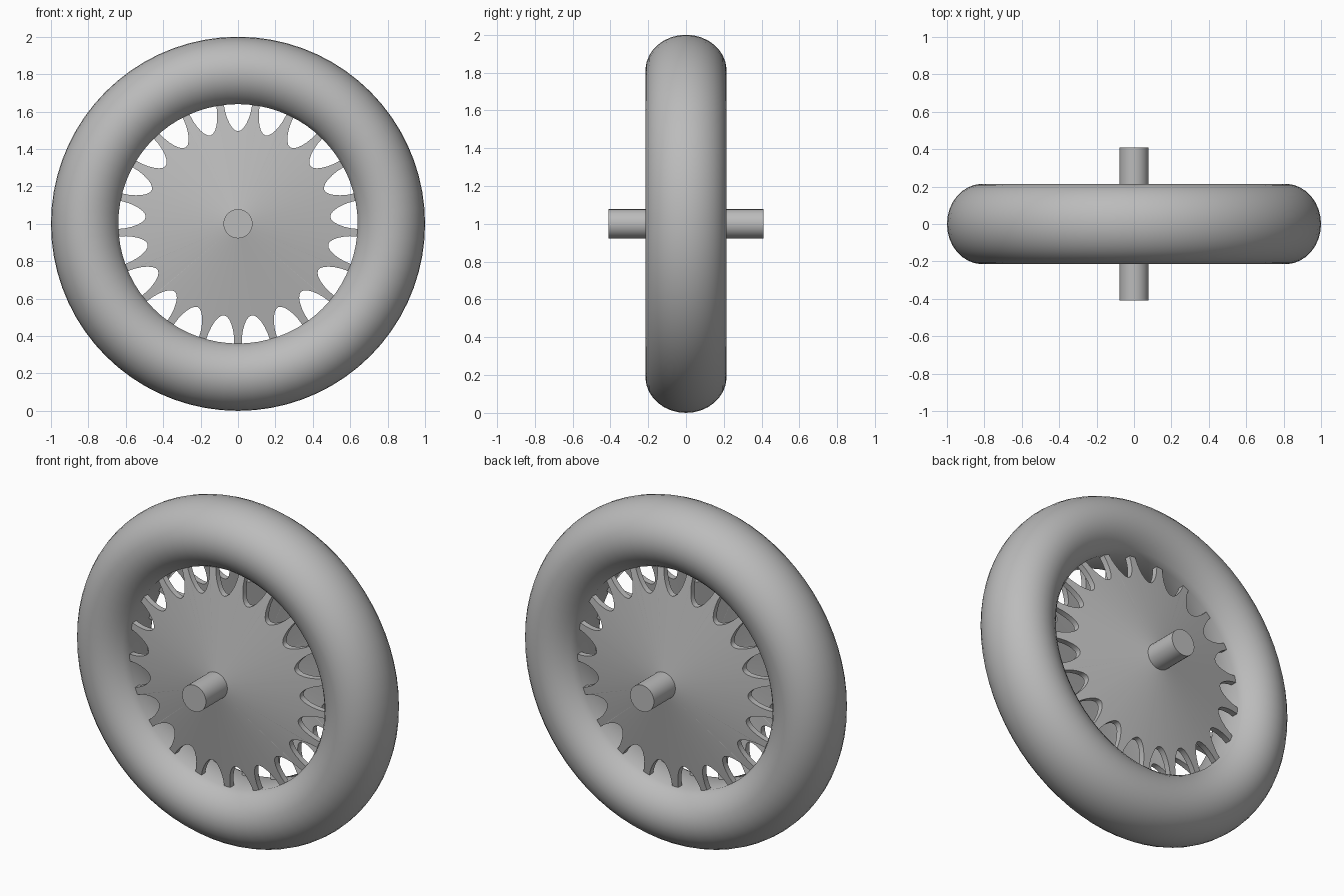
import bpy, bmesh, math
from math import sin, cos, pi, radians

cube = bpy.data.objects.get("Cube")
if cube:
    bpy.data.objects.remove(cube)

grey = bpy.data.materials.new("plain_grey")
grey.use_nodes = True
grey.diffuse_color = (0.5, 0.5, 0.5, 1)
grey.node_tree.nodes["Principled BSDF"].inputs["Base Color"].default_value = (0.5, 0.5, 0.5, 1)

CENTRE_Z = 1.0
BORE = 0.64          # inner radius of the tyre
RIM_Y = 0.1          # half width of the bore
SLOTS = 21


def finish(name, bm, angle=35):
    bmesh.ops.recalc_face_normals(bm, faces=bm.faces)
    mesh = bpy.data.meshes.new(name)
    bm.to_mesh(mesh)
    bm.free()
    mesh.materials.append(grey)
    obj = bpy.data.objects.new(name, mesh)
    obj.location.z = CENTRE_Z
    bpy.context.collection.objects.link(obj)
    bpy.ops.object.select_all(action='DESELECT')
    obj.select_set(True)
    bpy.context.view_layer.objects.active = obj
    bpy.ops.object.shade_smooth_by_angle(angle=radians(angle))
    return obj


def wheel_point(r, a, y):
    return (r * sin(a), y, r * cos(a))


# Tyre: rounded section, cut flat at the bore, revolved about y
def make_tyre(segments=72, steps=28):
    mid, half_r, half_y = 0.809, 0.191, 0.215
    end = pi - math.asin(RIM_Y / half_y)
    profile = []
    for i in range(steps + 1):
        t = -end + 2 * end * i / steps
        profile.append((mid + half_r * cos(t), half_y * sin(t)))
    bm = bmesh.new()
    rings = [[bm.verts.new(wheel_point(r, 2 * pi * s / segments, y)) for r, y in profile]
             for s in range(segments)]
    n = len(profile)
    for s in range(segments):
        a, b = rings[s], rings[(s + 1) % segments]
        for i in range(n):
            j = (i + 1) % n
            bm.faces.new((a[i], a[j], b[j], b[i]))
    return finish("tyre", bm)


# Dish: shallow cone whose edge is scalloped into slots and spokes
def make_dish(name, side):
    hub_r, hub_y, outer = 0.05, 0.215, 0.655
    half_slot, depth, steps = 0.118, 0.145, 12
    slope = (hub_y - RIM_Y) / (BORE - hub_r)
    bm = bmesh.new()
    columns = []

    def column(a, r):
        y = hub_y - slope * (r - hub_r)
        columns.append((bm.verts.new(wheel_point(hub_r, a, side * hub_y)),
                        bm.verts.new(wheel_point(r, a, side * y))))

    for k in range(SLOTS):
        a = 2 * pi * k / SLOTS
        column(a - half_slot, outer)
        for i in range(steps + 1):
            u = -pi / 2 + pi * i / steps
            column(a + half_slot * sin(u), BORE - depth * cos(u))
        column(a + half_slot, outer)
    for i, (p, q) in enumerate(columns):
        r, s = columns[(i + 1) % len(columns)]
        if (q.co - s.co).length > 1e-6:
            bm.faces.new((p, q, s, r))
    bmesh.ops.remove_doubles(bm, verts=bm.verts, dist=1e-5)
    # Thicken by extruding straight inwards
    new = bmesh.ops.extrude_face_region(bm, geom=bm.faces[:], use_keep_orig=True)
    for v in new["geom"]:
        if isinstance(v, bmesh.types.BMVert):
            v.co.y -= side * 0.035
    return finish(name, bm)


# Axle through both dishes
def make_axle():
    bm = bmesh.new()
    bmesh.ops.create_cone(bm, cap_ends=True, segments=24, radius1=0.078,
                          radius2=0.078, depth=0.82)
    for v in bm.verts:
        v.co = (v.co.x, v.co.z, v.co.y)
    return finish("axle", bm)


make_tyre()
make_dish("front_dish", -1)
make_dish("back_dish", 1)
make_axle()
